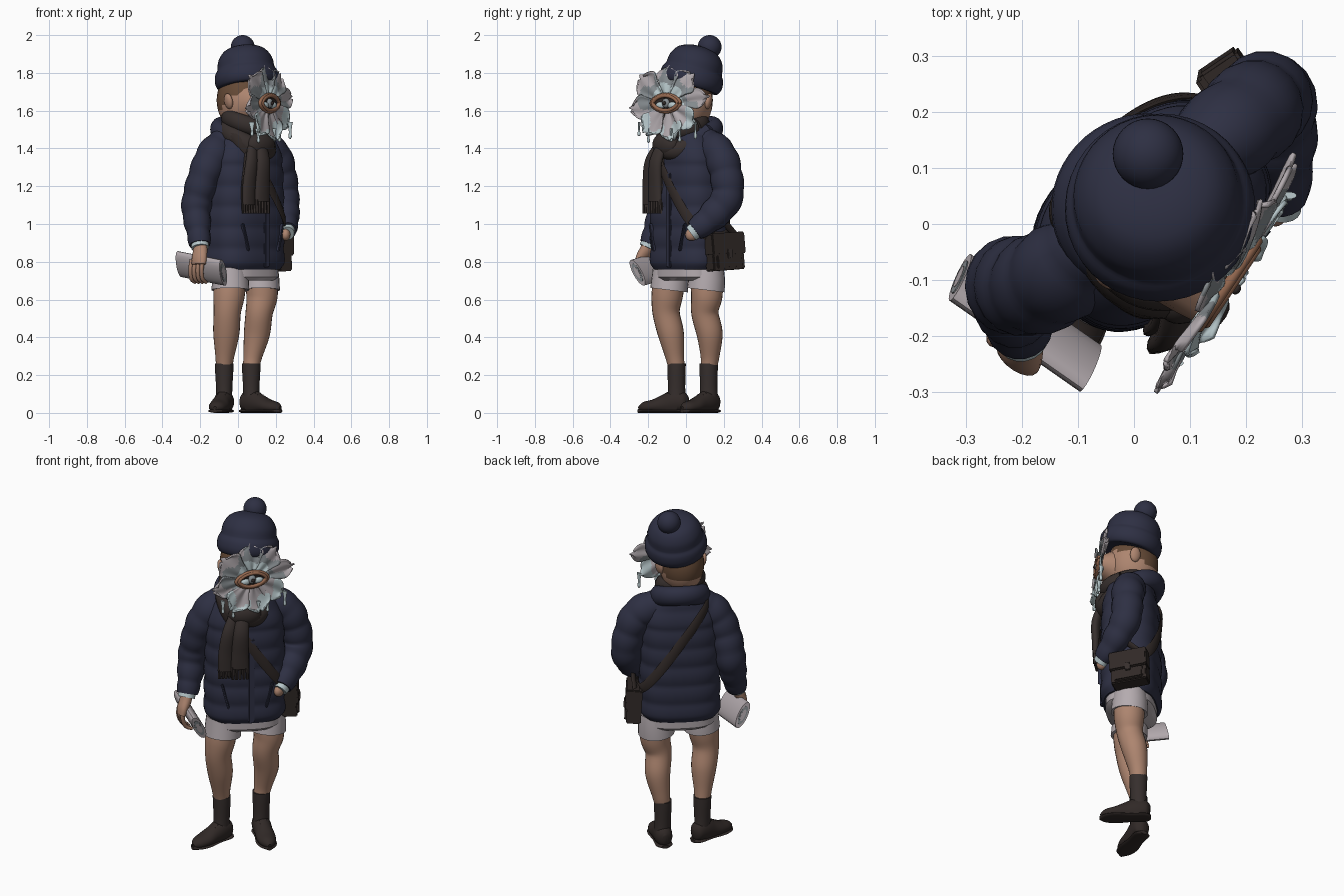
import bpy, bmesh, math
from mathutils import Vector, Matrix, Euler
from math import sin, cos, pi, radians

if "Cube" in bpy.data.objects:
    bpy.data.objects.remove(bpy.data.objects["Cube"])

def mat(name, r, g, b):
    m = bpy.data.materials.new(name)
    m.diffuse_color = (r, g, b, 1)
    m.use_nodes = True
    m.node_tree.nodes["Principled BSDF"].inputs["Base Color"].default_value = m.diffuse_color
    return m

NAVY = mat("navy_cloth", .027, .029, .056)
WOOL = mat("dark_brown_wool", .037, .028, .026)
LEATHER = mat("dark_leather", .03, .022, .02)
SKIN = mat("skin", .42, .235, .16)
HAIR = mat("brown_hair", .13, .068, .037)
GREY = mat("warm_grey_cloth", .46, .41, .43)
LILAC = mat("lilac_grey", .44, .40, .42)
ICE = mat("pale_ice", .48, .58, .60)
SLATE = mat("slate_grey", .24, .265, .28)
RIM = mat("raw_rim", .30, .14, .08)

def finish(name, bm, mats, rule=None, M=None, angle=45):
    bmesh.ops.recalc_face_normals(bm, faces=bm.faces)
    me = bpy.data.meshes.new(name)
    if rule:
        for f in bm.faces:
            f.material_index = rule(f.calc_center_median())
    if M:
        bm.transform(M)
    bm.to_mesh(me)
    bm.free()
    for m in mats if isinstance(mats, (list, tuple)) else [mats]:
        me.materials.append(m)
    me.shade_smooth()
    me.set_sharp_from_angle(angle=radians(angle))
    ob = bpy.data.objects.new(name, me)
    bpy.context.collection.objects.link(ob)
    return ob

def loft(name, rings, mats, caps=True, closed=True, **kw):
    bm = bmesh.new()
    vs = [[bm.verts.new(p) for p in r] for r in rings]
    n = len(rings[0])
    for a, b in zip(vs, vs[1:]):
        for i in range(n if closed else n - 1):
            j = (i + 1) % n
            bm.faces.new((a[i], a[j], b[j], b[i]))
    if caps:
        bm.faces.new(vs[0])
        bm.faces.new(vs[-1])
    return finish(name, bm, mats, **kw)

def spline(pts, sub):
    out = []
    for i in range(len(pts) - 1):
        q = [pts[max(0, min(len(pts) - 1, i + k))] for k in (-1, 0, 1, 2)]
        for s in range(sub):
            t = s / sub
            out.append([.5 * (2*b + (c-a)*t + (2*a-5*b+4*c-d)*t*t + (3*b-a-3*c+d)*t**3)
                        for a, b, c, d in zip(*q)])
    return out + [list(pts[-1])]

def tube(name, pts, mats, sub=6, n=18, ref=(0, 1, 0), refs=None, quilt=0, period=.1, floor=None, **kw):
    """Loft along a path of (x, y, z, radius_a, radius_b)."""
    P = spline(pts, sub)
    C = [Vector(p[:3]) for p in P]
    rings, dist = [], 0
    for i, p in enumerate(P):
        t = (C[min(i+1, len(C)-1)] - C[max(i-1, 0)]).normalized()
        dist += (C[i] - C[max(i-1, 0)]).length
        side = t.cross(Vector(refs[i] if refs else ref)).normalized()
        up = side.cross(t)
        q = quilt * (abs(sin(pi * dist / period)) - .6)
        ring = [C[i] + side*cos(a)*(p[3]+q) + up*sin(a)*(p[4]+q)
                for a in (2*pi*k/n for k in range(n))]
        if floor is not None:
            for v in ring:
                v.z = max(v.z, floor)
        rings.append(ring)
    return loft(name, rings, mats, **kw)

def ball(name, c, s, m, rot=(0, 0, 0), rule=None):
    bm = bmesh.new()
    bmesh.ops.create_uvsphere(bm, u_segments=32, v_segments=20, radius=1)
    M = Matrix.LocRotScale(Vector(c), Euler(rot), Vector(s))
    return finish(name, bm, m, rule, M)

def box(name, c, s, m, rot=(0, 0, 0), bevel=.01):
    bm = bmesh.new()
    bmesh.ops.create_cube(bm, size=1)
    bm.transform(Matrix.Diagonal((*s, 1)))
    bmesh.ops.bevel(bm, geom=bm.edges[:], offset=bevel, segments=2, affect='EDGES')
    return finish(name, bm, m, M=Matrix.LocRotScale(Vector(c), Euler(rot), None))

# Body frame: local x = wearer's left, local -y = forward
YAW = radians(41)
BODY = Matrix.Translation((.033, .015, 0)) @ Matrix.Rotation(YAW, 4, 'Z')
def W(x, y, z):
    return tuple(BODY @ Vector((x, y, z)))

# Quilted jacket body: (z, half width, half depth)
TORSO = [(.76, .203, .145), (.79, .22, .158), (1.0, .22, .158), (1.2, .215, .157),
         (1.34, .21, .152), (1.42, .185, .14), (1.48, .135, .125), (1.53, .1, .1)]
def girth(z):
    for (z0, a0, b0), (z1, a1, b1) in zip(TORSO, TORSO[1:]):
        if z <= z1:
            t = max(0, (z - z0) / (z1 - z0))
            return a0 + (a1-a0)*t, b0 + (b1-b0)*t
    return TORSO[-1][1:]
def se(a, w, d, e=.74):
    c, s = cos(a), sin(a)
    return math.copysign(abs(c)**e, c) * w, math.copysign(abs(s)**e, s) * d
rings = []
for i in range(61):
    z = .76 + .77 * i / 60
    w, d = girth(z)
    q = .007 * (abs(sin(pi * (z - .76) / .11)) - .6)
    rings.append([W(*se(2*pi*k/48, w+q, d+q), z) for k in range(48)])
loft("jacket_body", rings, NAVY)
box("jacket_placket", W(.02, -.157, 1.02), (.035, .02, .5), NAVY, (0, 0, YAW), .006)
for s in (-1, 1):
    box("jacket_pocket", W(s*.12, -.148, .93), (.012, .03, .15), NAVY, (0, s*.25, YAW + s*.15), .005)

# Folded hood and collar
tube("jacket_collar", [W(.12*cos(a), .03+.11*sin(a), 1.475+.042*sin(a)) + (.045, .055)
     for a in (2*pi*k/12 for k in range(13))], NAVY, sub=4, ref=(0, 0, 1))

# Sleeves
tube("right_sleeve", [W(-.05, .02, 1.44) + (.06, .06), W(-.12, .03, 1.42) + (.085, .075),
     W(-.19, .03, 1.36) + (.092, .088), W(-.243, .045, 1.25) + (.085, .088), (-.22, -.11, 1.1, .079, .085),
     (-.21, -.155, .97, .066, .072), (-.202, -.19, .89, .055, .055)], NAVY, sub=9, quilt=.007)
tube("left_sleeve", [W(.05, .02, 1.44) + (.06, .06), W(.13, .03, 1.42) + (.085, .075),
     (.19, .18, 1.365, .09, .088), (.225, .213, 1.26, .085, .087), (.242, .217, 1.14, .082, .085),
     (.255, .14, 1.04, .07, .078), (.265, .045, .965, .045, .055)], NAVY, sub=9, quilt=.007)
tube("right_cuff", [(-.202, -.19, .9, .047, .047), (-.2, -.203, .873, .047, .047)], ICE, sub=1)
tube("left_cuff", [(.264, .055, .97, .038, .045), (.262, .028, .95, .036, .043)], ICE, sub=1)
ball("left_hand", (.252, .03, .945), (.025, .035, .033), SKIN, (.6, 0, 0))

# Shorts
rings = []
for z, w, d in ((.7, .16, .115), (.72, .19, .135), (.8, .185, .135)):
    rings.append([W(*se(2*pi*k/32, w, d), z) for k in range(32)])
loft("shorts_seat", rings, GREY)
LEGS = {"right": [(-.04, -.085), (-.048, -.1), (-.057, -.105), (-.062, -.08), (-.07, -.06), (-.073, -.05)],
        "left": [(.122, .11), (.127, .11), (.112, .1), (.1, .125), (.078, .127), (.07, .12)]}
for side, path in LEGS.items():
    x, y = path[0]
    tube(side + "_shorts_leg", [(x, y, .77, .09, .09), (x, y, .71, .097, .097),
         (x, y - .005, .65, .1, .1), (x, y - .005, .668, .07, .07)], GREY, sub=1, n=24)
    zs = (.72, .62, .53, .42, .3, .24)
    rs = (.086, .083, .072, .069, .05, .043)
    tube(side + "_leg", [(*p, z, r, r) for p, z, r in zip(path, zs, rs)], SKIN, n=24)
    ax, ay = path[-1]
    tube(side + "_sock", [(ax, ay, .262, .049, .049), (ax, ay, .22, .048, .048),
         (ax, ay, .13, .043, .046), (ax, ay, .05, .042, .05)], WOOL, n=24)
    # Shoes point along their own direction, flat on the ground
    d = Vector((-.24, -1, 0)) if side == "right" else Vector((.74, -.67, 0))
    d.normalize()
    def along(t, z, a, b):
        return (ax + d.x*t, ay + d.y*t, z, a, b)
    tube(side + "_shoe", [along(-.064, .05, .015, .03), along(-.045, .052, .042, .05),
         along(0, .058, .05, .066), along(.06, .045, .05, .055), along(.12, .035, .053, .038),
         along(.175, .028, .04, .03), along(.205, .022, .012, .012)], LEATHER, ref=(0, 0, 1), floor=.012)
    tube(side + "_shoe_sole", [along(-.068, .01, .02, .01), along(-.04, .01, .046, .01),
         along(.04, .01, .046, .01), along(.12, .01, .056, .01), along(.18, .01, .043, .01),
         along(.21, .01, .012, .01)], LEATHER, ref=(0, 0, 1), floor=0)
    for t in (.045, .065, .085):
        box(side + "_shoe_lace", along(t, .128 - t*.55, 0, 0)[:3], (.05, .008, .008), WOOL,
            (0, 0, math.atan2(d.x, -d.y)), .003)

# Folded paper held in the right hand, its upper edge leaning forward
A, B = Vector((-.31, -.095, .788)), Vector((-.078, -.257, .742))
axis = (B - A).normalized()
LEAN = (-.25, -.5, 1)
tube("folded_paper", [(*A, .028, .078), (*B, .028, .078)], GREY, sub=1, n=20, ref=LEAN)
for e, s in ((A, -1), (B, 1)):
    for r in (.7, .45):
        tube("paper_fold", [(*(e - axis*s*.01), .028*r, .078*r), (*(e + axis*s*(.005-.004*r)), .028*r, .078*r)],
             SLATE if r > .5 else GREY, sub=1, ref=LEAN)
tube("right_hand", [(-.2, -.195, .9, .035, .03), (-.2, -.21, .86, .042, .032),
     (-.205, -.23, .82, .046, .028), (-.208, -.24, .785, .043, .022)], SKIN, ref=(-.6, -.8, 0))
for k in range(4):
    p = (A + B)/2 + axis*(k*.024 - .04)
    tube("finger", [(p.x-.018, p.y-.055, .81, .012, .012), (p.x-.025, p.y-.052, .76, .012, .012),
         (p.x-.02, p.y-.03, .71, .011, .011), (p.x, p.y, .69, .008, .008)], SKIN, sub=4, n=10, ref=(*axis,))

# Satchel and strap
BAGR = (.06, -.06, radians(34))
R = Euler(BAGR).to_matrix()
bc = Vector((.198, .203, .85))
for nm, o, s, m in (("satchel", (0, 0, 0), (.08, .2, .19), LEATHER),
                    ("satchel_flap", (.012, 0, .045), (.08, .21, .115), LEATHER),
                    ("satchel_clasp", (.053, 0, -.01), (.012, .03, .05), WOOL),
                    ("satchel_pocket", (.036, 0, -.05), (.03, .16, .07), LEATHER)):
    box(nm, bc + R @ Vector(o), s, m, BAGR, .006 if "clasp" not in nm else .003)
pts, refs = [], []
for k in range(73):
    a = 2*pi*k/72
    z = 1.2
    for _ in range(60):
        w, d = girth(z)
        x, y = se(a, w + .007, d + .007)
        z += .25 * (1.25 - 1.4*x - z)
    pts.append(W(x, y, z) + (.027, .007))
    refs.append(BODY.to_3x3() @ Vector((cos(a), sin(a), 0)))
tube("satchel_strap", pts, LEATHER, sub=1, n=8, refs=refs, caps=False)
for y in (-.085, .085):
    e = bc + R @ Vector((0, y, .08))
    tube("strap_end", [(*e, .006, .018), (.215, .17 + y*.3, 1.02, .006, .018)], LEATHER, sub=1, n=8, ref=(0, 1, .1))

# Scarf: two wraps, knot, hanging ends with fringe
for nm, r, z0, tilt, m in (("scarf_lower_wrap", .11, 1.45, .055, .048), ("scarf_upper_wrap", .1, 1.53, .025, .043)):
    tube(nm, [W(-.008 + r*cos(a), -.035 + r*sin(a), z0 + tilt*sin(a) - .02*cos(a)) + (m*.9, m*1.1)
         for a in (2*pi*k/12 for k in range(13))], WOOL, sub=4, ref=(0, 0, 1))
ball("scarf_knot", W(-.015, -.15, 1.42), (.09, .05, .065), WOOL, (0, 0, YAW))
for x, y, zb, w in ((-.12, -.178, 1.1, .042), (-.045, -.198, 1.12, .047), (-.09, -.15, 1.13, .058)):
    tube("scarf_end", [W(x*.5, y + .04, 1.43) + (w*.7, .022), W(x*.85, y, 1.33) + (w*.9, .025),
         W(x, y, 1.2) + (w, .023), W(x, y, zb) + (w*1.05, .02)], WOOL,
         refs=[BODY.to_3x3() @ Vector((0, 1, 0))] * 19)
    for k in range(5):
        fx = x + (k - 2) * w * .42
        tube("scarf_fringe", [W(fx, y, zb + .01) + (.01, .012), W(fx, y - .003, 1.055) + (.008, .009)],
             WOOL, sub=1, n=6)

# Head, ears, hair (back and sides above the nape)
HY = radians(56)
tube("neck", [(.03, .02, 1.45, .07, .07), (.025, .015, 1.6, .075, .075)], SKIN, sub=1)
ball("head", (.02, .015, 1.655), (.122, .138, .165), [SKIN, HAIR], (0, 0, HY),
     lambda c: int(c.z > .1 - .6*max(0, c.y + .1) + .5*max(0, -.35 - c.y) and c.y > -.85 and c.z > -.38))
HEAD = Matrix.Translation((.02, .015, 0)) @ Matrix.Rotation(HY, 4, 'Z')
for s in (-1, 1):
    ball("ear", HEAD @ Vector((s*.126, 0, 1.65)), (.018, .03, .042), SKIN, (0, s*.2, HY + s*.35))

# Knitted hat with rolled brim and pompom, tipped back
HAT = Matrix.Translation((.045, .033, 1.783)) @ Vector((-.08, .26, 1)).to_track_quat('Z', 'Y').to_matrix().to_4x4()
prof = spline([(.12, -.058), (.152, -.062), (.169, -.03), (.166, .012), (.153, .036), (.15, .05),
               (.143, .09), (.112, .135), (.06, .158), (.002, .165)], 3)
loft("knitted_hat", [[HAT @ Vector((r*cos(2*pi*k/40), r*sin(2*pi*k/40), h)) for k in range(40)]
                     for r, h in prof], NAVY)
ball("hat_pompom", (.025, .125, 1.937), (.063, .063, .063), NAVY)

# Flower face: frame with local x = wearer's left, y = up, z = outward
FY = radians(56)
e1, nrm = Vector((cos(FY), sin(FY), 0)), Vector((sin(FY), -cos(FY), 0))
FLOWER = Matrix.Translation((.158, -.1, 1.64)) @ Matrix((e1, (0, 0, 1), nrm)).transposed().to_4x4()
FINV = FLOWER.inverted()
def F(x, y, z):
    return tuple(FLOWER @ Vector((x, y, z)))
tube("face_stem", [F(0, 0, -.13) + (.1, .125), F(0, 0, -.05) + (.095, .085), F(0, 0, -.005) + (.09, .06)],
     SKIN, ref=(0, 0, 1))
petals = [(90, .2, .072, -.025), (141, .23, .078, -.01), (188, .235, .062, .01), (232, .21, .074, .02),
          (284, .205, .078, .02), (328, .22, .068, .0), (8, .26, .056, -.02), (46, .22, .074, -.03)]
for idx, (deg, length, wid, curl) in enumerate(petals):
    a = radians(deg)
    low = 200 < deg < 350
    rows = []
    for i in range(17):
        s = i / 16
        # narrow base, broad rounded and slightly notched tip
        hw = wid * (.3 + .7 * min(1, s / .65)) * (1 - max(0, (s - .66) / .34)**2.4 * .7) * (1 + .05*sin(9*s + idx))
        row = []
        for j in range(15):
            t = j / 7 - 1
            r = .05 + (length - .05) * s * (1 - .1*t*t + .05*cos(6*t + idx) - .04)
            z = curl*s*s + .014*s*t*t + .004*sin(5*t + idx) + .005*(idx % 2)
            row.append(F(r*cos(a) - hw*t*sin(a), r*sin(a) + hw*t*cos(a), z))
        rows.append(row)
    def patch(c, k=idx, lo=low):
        p = FINV @ c
        r = p.xy.length + .02*sin(60*p.x + k) + .02*sin(55*p.y + 2*k)
        if lo:
            return 0 if r < .14 else 1
        return 1 if r < .09 else 2 if r < .16 else 0
    ob = loft("petal", rows, [LILAC, ICE, SLATE], caps=False, closed=False, rule=patch, angle=60)
    so = ob.modifiers.new("thickness", 'SOLIDIFY')
    so.thickness = .008
    so.offset = 0
# Drips hanging from the lower petals
for x, y, l in ((-.17, -.13, .045), (-.11, -.165, .045), (.035, -.165, .04), (.09, -.165, .04), (.19, -.13, .06)):
    tube("petal_drip", [F(x, y + .03, .012) + (.016, .007), F(x, y - l*.3, .014) + (.007, .006),
         F(x, y - l*.8, .014) + (.009, .009), F(x, y - l, .014) + (.003, .003)], ICE, sub=4, n=10)
# Lidded eye in the centre, with pale slivers on a dark hollow
def almond(k, z, s):
    return F(.092*s*cos(k), .045*s*math.copysign(abs(sin(k))**1.3, sin(k)), z)
for s, z, m in ((1, .012, RIM), (.86, .018, RIM)):
    tube("eye_rim", [almond(2*pi*k/32, z, s) + (.01, .01) for k in range(33)], m, sub=1, n=10, ref=tuple(nrm))
loft("eye_socket", [[almond(2*pi*k/32, z, .95) for k in range(32)] for z in (0, .008)], LEATHER)
for x in (-.038, .038):
    ball("eye_white", F(x, -.012, .008), (.028, .014, .018), ICE, (0, 0, FY))
ball("iris", F(0, 0, .012), (.022, .016, .025), SLATE, (0, 0, FY))
ball("pupil", F(0, 0, .029), (.01, .008, .01), LEATHER, (0, 0, FY))
